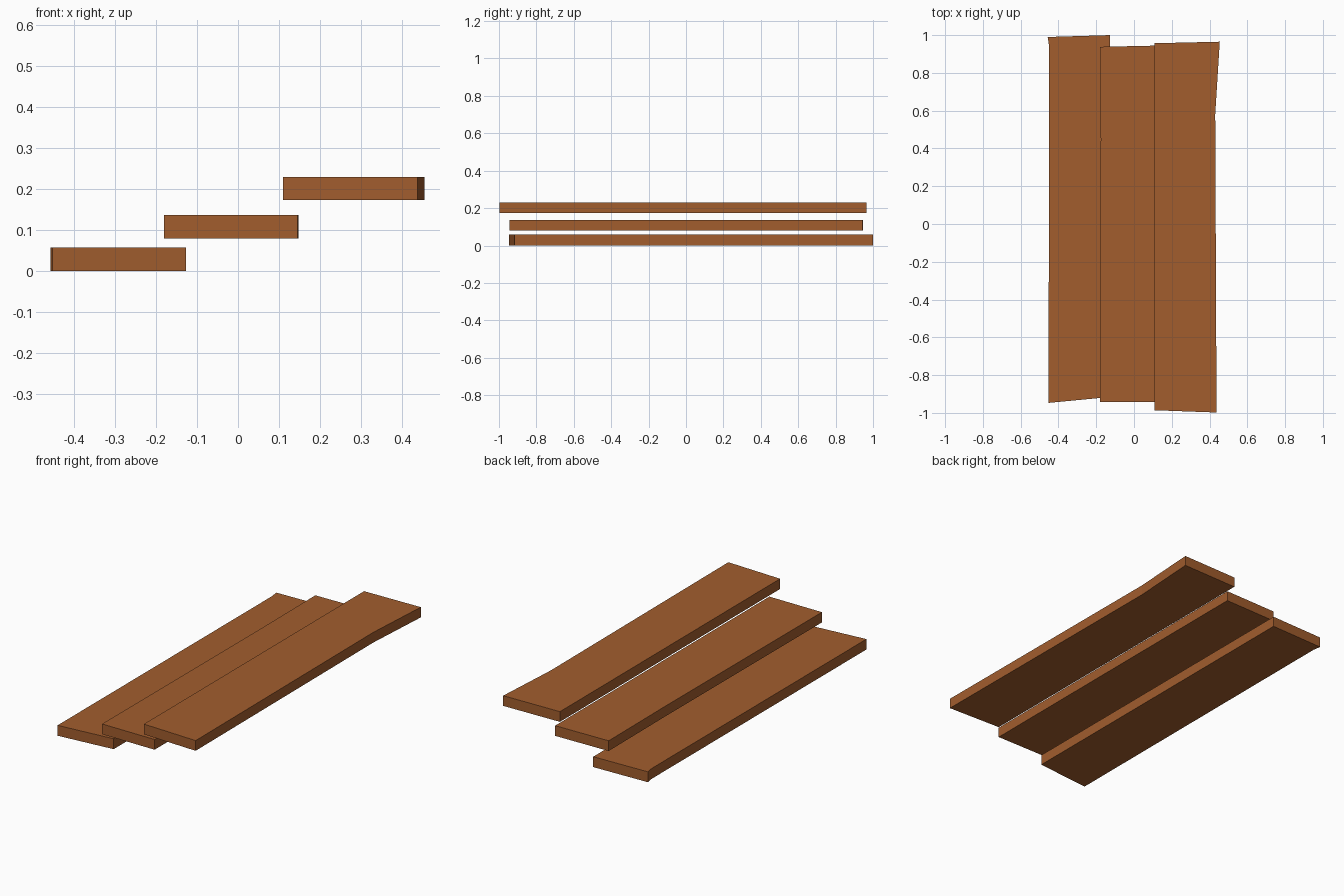
import bpy, bmesh

if "Cube" in bpy.data.objects:
    bpy.data.objects.remove(bpy.data.objects["Cube"])

wood = bpy.data.materials.new("brown wood")
wood.diffuse_color = (0.36, 0.11, 0.027, 1)
wood.use_nodes = True
wood.node_tree.nodes["Principled BSDF"].inputs["Base Color"].default_value = wood.diffuse_color


def plank(name, outline, z0, z1):
    """Extrude a counter-clockwise outline between two heights."""
    bm = bmesh.new()
    base = bm.faces.new([bm.verts.new((x, y, z0)) for x, y in outline])
    ext = bmesh.ops.extrude_face_region(bm, geom=[base], use_keep_orig=True)
    for v in ext["geom"]:
        if isinstance(v, bmesh.types.BMVert):
            v.co.z = z1
    bmesh.ops.recalc_face_normals(bm, faces=bm.faces)
    mesh = bpy.data.meshes.new(name)
    bm.to_mesh(mesh)
    bm.free()
    mesh.materials.append(wood)
    bpy.context.collection.objects.link(bpy.data.objects.new(name, mesh))


# Three rough-cut boards, stepping up to the right
plank("lower_plank", [(-0.452, -0.947), (-0.127, -0.916), (-0.127, 1.0),
                      (-0.457, 0.99), (-0.45, 0.945)], 0.0, 0.058)
plank("middle_plank", [(-0.18, -0.943), (0.145, -0.943), (0.147, 0.945),
                       (-0.179, 0.938), (-0.176, 0.45)], 0.08, 0.137)
plank("upper_plank", [(0.109, -0.986), (0.437, -0.998), (0.43, 0.58),
                      (0.454, 0.965), (0.109, 0.957)], 0.173, 0.23)
